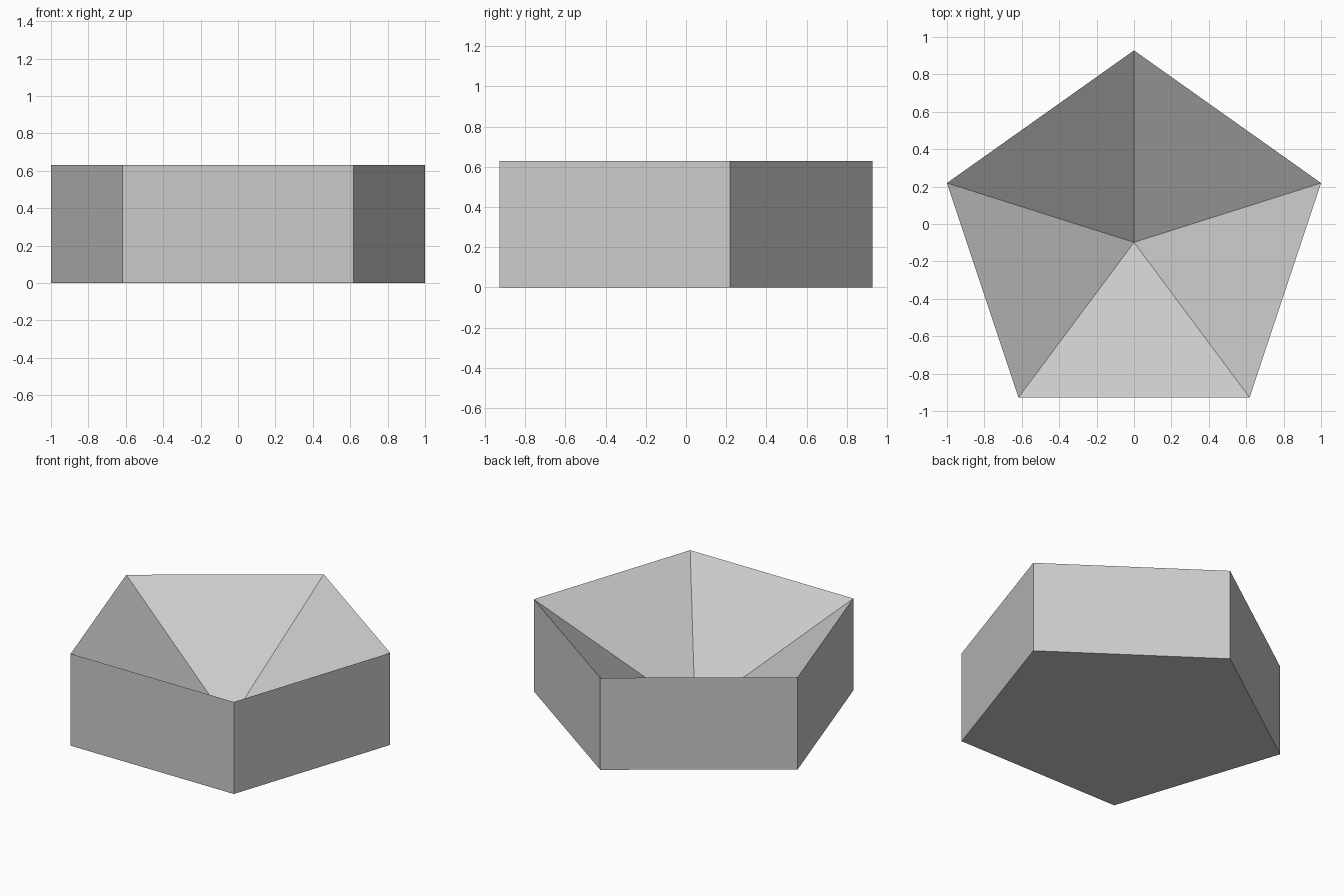
import bpy
import bmesh
from math import sin, cos, tau

if "Cube" in bpy.data.objects:
    bpy.data.objects.remove(bpy.data.objects["Cube"], do_unlink=True)

SIDES = 5
HEIGHT = 0.63
RADIUS_X, RADIUS_Y = 1.0515, 1.026
CENTRE_Y = -0.098

# Plain grey material
grey = bpy.data.materials.new("light_grey")
grey.use_nodes = True
colour = (0.6, 0.6, 0.6, 1)
grey.diffuse_color = colour
grey.node_tree.nodes["Principled BSDF"].inputs["Base Color"].default_value = colour


def ring(bm, z):
    """Five corners, the first one pointing to the back."""
    angles = [tau * i / SIDES for i in range(SIDES)]
    return [bm.verts.new((-RADIUS_X * sin(a), CENTRE_Y + RADIUS_Y * cos(a), z))
            for a in angles]


bm = bmesh.new()
bottom = ring(bm, 0)
top = ring(bm, HEIGHT)
apex = bm.verts.new((0, CENTRE_Y, 0.003))

# Flat base
bm.faces.new(bottom[::-1])

# Outer walls and the sunken pyramid inside
for i in range(SIDES):
    j = (i + 1) % SIDES
    bm.faces.new((bottom[i], bottom[j], top[j], top[i]))
    bm.faces.new((top[i], top[j], apex))

bmesh.ops.recalc_face_normals(bm, faces=bm.faces)
mesh = bpy.data.meshes.new("pentagonal_basin")
bm.to_mesh(mesh)
bm.free()
mesh.materials.append(grey)

basin = bpy.data.objects.new("pentagonal_basin", mesh)
bpy.context.collection.objects.link(basin)
